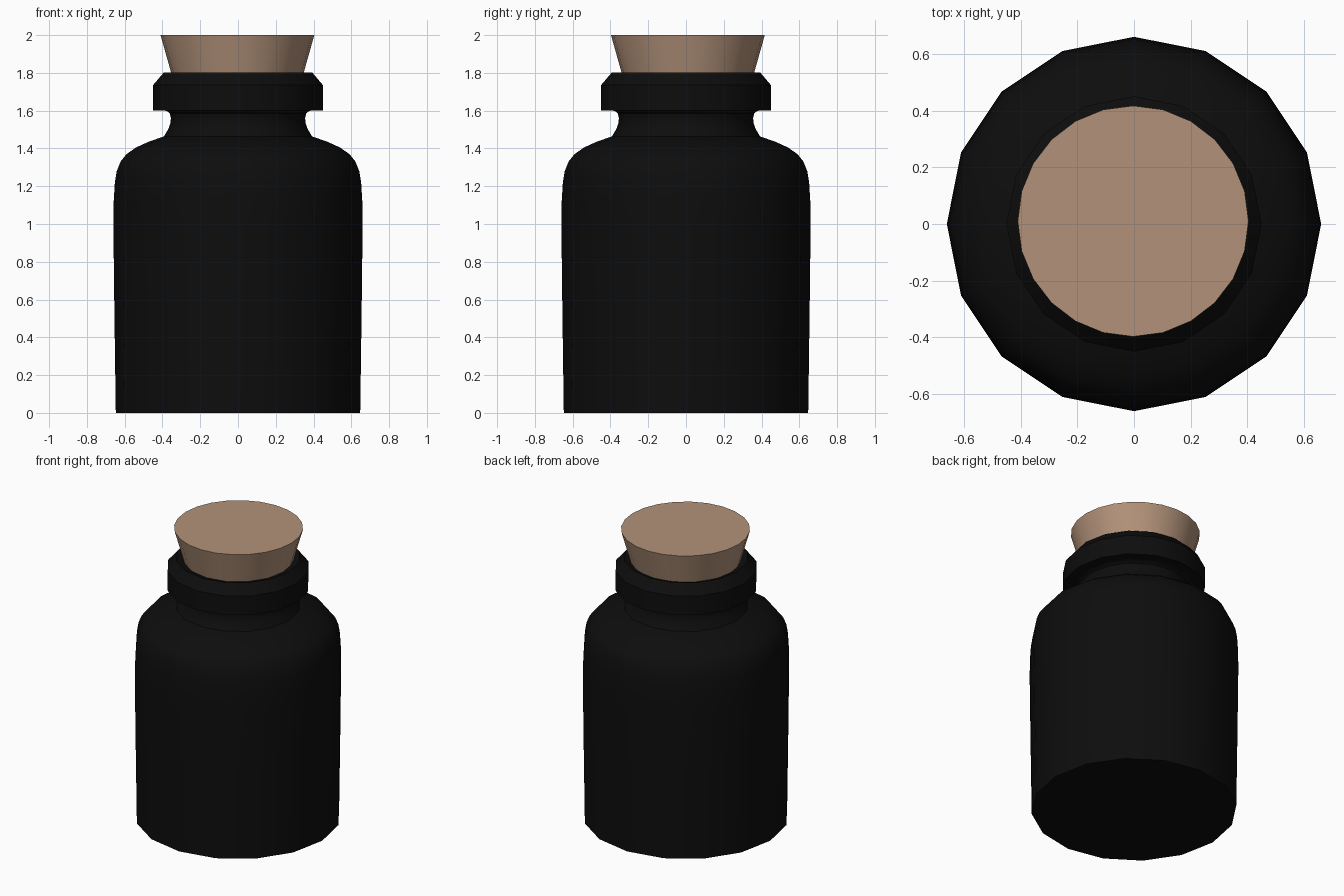
import bpy, bmesh, math

if "Cube" in bpy.data.objects:
    bpy.data.objects.remove(bpy.data.objects["Cube"])


def material(name, color):
    m = bpy.data.materials.new(name)
    m.diffuse_color = (*color, 1.0)
    m.use_nodes = True
    m.node_tree.nodes["Principled BSDF"].inputs["Base Color"].default_value = m.diffuse_color
    return m


def lathe(name, profile, sides, mat, angle, offset=(0, 0)):
    """Spin a (radius, height) profile round z; zero radius makes a pole."""
    bm = bmesh.new()
    rings = []
    for r, z in profile:
        if r == 0:
            rings.append([bm.verts.new((0, 0, z))] * sides)
        else:
            rings.append([bm.verts.new((r * math.cos(2 * math.pi * i / sides),
                                        r * math.sin(2 * math.pi * i / sides), z))
                          for i in range(sides)])
    for low, high in zip(rings, rings[1:]):
        for i in range(sides):
            j = (i + 1) % sides
            corners = list(dict.fromkeys((low[i], low[j], high[j], high[i])))
            bm.faces.new(corners)
    bmesh.ops.recalc_face_normals(bm, faces=bm.faces[:])
    mesh = bpy.data.meshes.new(name)
    bm.to_mesh(mesh)
    bm.free()
    mesh.materials.append(mat)
    obj = bpy.data.objects.new(name, mesh)
    obj.location = (*offset, 0)
    bpy.context.collection.objects.link(obj)
    bpy.ops.object.select_all(action='DESELECT')
    obj.select_set(True)
    bpy.context.view_layer.objects.active = obj
    bpy.ops.object.shade_smooth_by_angle(angle=math.radians(angle))
    return obj


black = material("black glass", (0.004, 0.004, 0.004))
tan = material("cork tan", (0.45, 0.29, 0.195))

# Bottle: base, wall, rounded shoulder, pinched neck, bevelled lip, throat
bottle = [
    (0, 0), (0.647, 0), (0.654, 0.5), (0.66, 1.0), (0.658, 1.12),
    (0.652, 1.22), (0.642, 1.28), (0.622, 1.33), (0.59, 1.37),
    (0.54, 1.405), (0.47, 1.437), (0.393, 1.463),
    (0.37, 1.50), (0.359, 1.53), (0.355, 1.56), (0.361, 1.585),
    (0.376, 1.598), (0.395, 1.602), (0.45, 1.602),
    (0.45, 1.735), (0.393, 1.802), (0.345, 1.787), (0.26, 1.60), (0, 1.60),
]
lathe("bottle", bottle, 16, black, 32)

# Tapered stopper, set a little off centre
lathe("cork", [(0, 1.62), (0.30, 1.62), (0.407, 2.0), (0, 2.0)], 24, tan, 40, (-0.003, 0.01))
